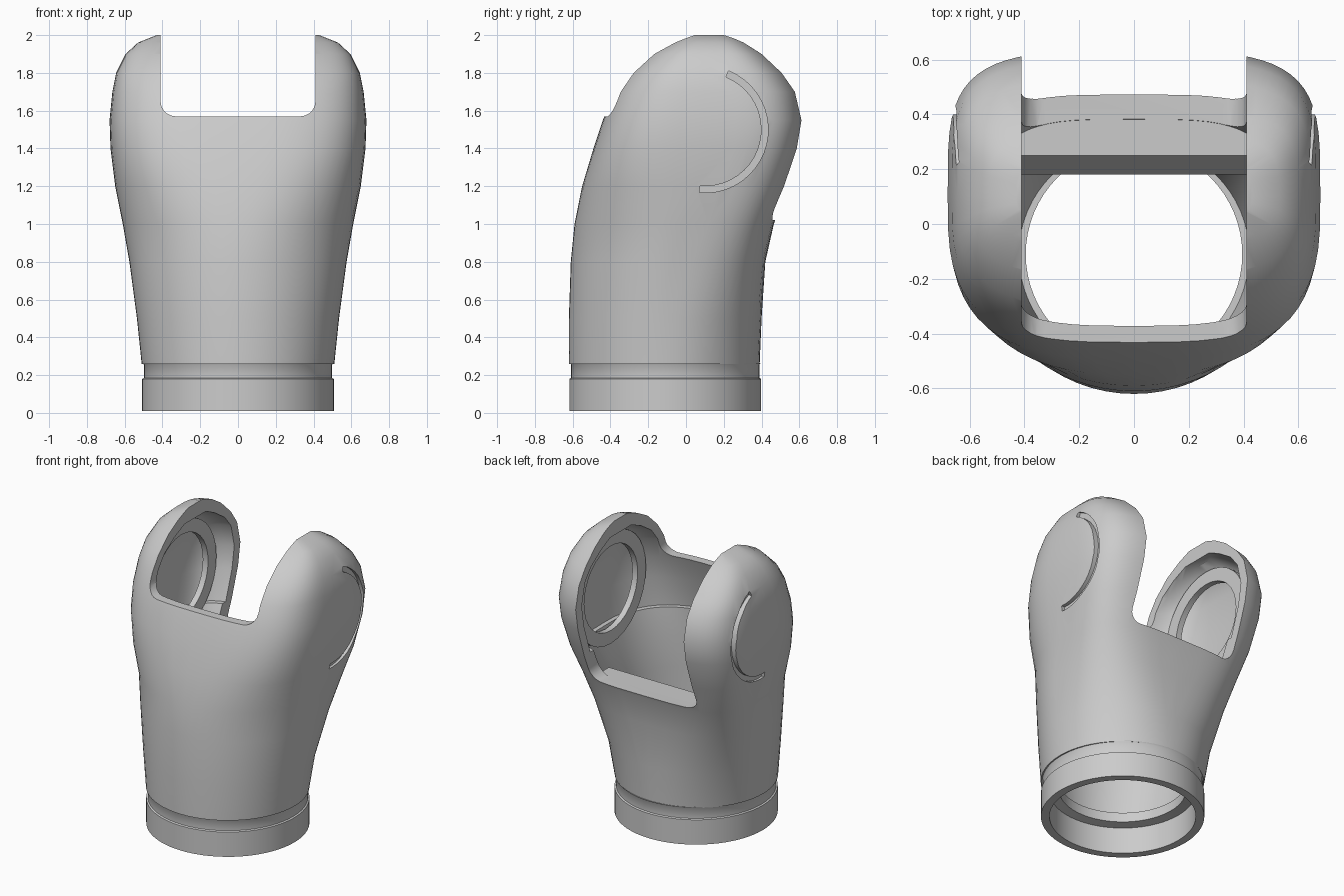
import bpy, bmesh, math
from mathutils import Vector

cube = bpy.data.objects.get("Cube")
if cube:
    bpy.data.objects.remove(cube)

grey = bpy.data.materials.new("plain grey")
grey.use_nodes = True
COLOUR = (0.6, 0.6, 0.6, 1)
grey.diffuse_color = COLOUR
grey.node_tree.nodes["Principled BSDF"].inputs["Base Color"].default_value = COLOUR

SLOT = 0.41      # half width of the gap between the lobes
BACK_RIM = 1.02  # height of the gap at the back
UPPER_WALL = 0.06
LOWER_WALL = 0.09
SEAM = 1.2       # height where the wall gets thinner
RING_Y = -0.11
SIDES = 64


def make(name, bm):
    bmesh.ops.recalc_face_normals(bm, faces=bm.faces)
    mesh = bpy.data.meshes.new(name)
    bm.to_mesh(mesh)
    bm.free()
    mesh.materials.append(grey)
    obj = bpy.data.objects.new(name, mesh)
    bpy.context.collection.objects.link(obj)
    smooth_shade(obj)
    return obj


def smooth_shade(obj):
    bpy.ops.object.select_all(action='DESELECT')
    obj.select_set(True)
    bpy.context.view_layer.objects.active = obj
    bpy.ops.object.shade_smooth_by_angle(angle=math.radians(35))


def loft(name, loops, caps=True, closed=False):
    """Skin a list of point loops."""
    bm = bmesh.new()
    rows = [[bm.verts.new(p) for p in loop] for loop in loops]
    pairs = list(zip(rows, rows[1:])) + ([(rows[-1], rows[0])] if closed else [])
    for a, b in pairs:
        for i in range(len(a)):
            j = (i + 1) % len(a)
            bm.faces.new((a[i], a[j], b[j], b[i]))
    if caps:
        bm.faces.new(rows[0])
        bm.faces.new(rows[-1])
    return make(name, bm)


def prism(name, outline, x0, x1):
    """Extrude a (y, z) outline along x."""
    return loft(name, [[(x, y, z) for y, z in outline] for x in (x0, x1)])


def gap_box(name, lo, hi):
    """Box whose long edges along y are rounded."""
    bm = bmesh.new()
    bmesh.ops.create_cube(bm, size=1)
    lo, hi = Vector(lo), Vector(hi)
    for v in bm.verts:
        v.co = (lo + hi) / 2 + v.co * (hi - lo)
    edges = [e for e in bm.edges
             if abs(e.verts[0].co.y - e.verts[1].co.y) > 0.1]
    bmesh.ops.bevel(bm, geom=edges, offset=0.08, segments=5,
                    profile=0.5, affect='EDGES')
    return make(name, bm)


def cut(target, cutter):
    mod = target.modifiers.new("cut", 'BOOLEAN')
    mod.operation, mod.object, mod.solver = 'DIFFERENCE', cutter, 'EXACT'
    bpy.context.view_layer.objects.active = target
    bpy.ops.object.modifier_apply(modifier=mod.name)
    bpy.data.objects.remove(cutter)


def ease(z, start, end):
    t = min(max((z - start) / (end - start), 0), 1)
    return t * t * (3 - 2 * t)


# Height, half width, front edge and back edge of the shell
SECTIONS = [
    (.26, .51, -.62, .39), (.5, .535, -.62, .4), (.8, .575, -.61, .42),
    (1, .61, -.59, .465), (SEAM, .65, -.55, .54), (1.4, .675, -.49, .605),
    (1.55, .68, -.44, .63), (1.7, .665, -.38, .595), (1.8, .645, -.31, .525),
    (1.9, .595, -.2, .42), (1.96, .53, -.09, .33), (2, .43, 0, .255)]


def section(z, half, front, back, inset=0):
    """Rounded cross-section, squarer towards the top and the back."""
    centre = RING_Y + 0.21 * ease(z, 0.6, 1.5)
    front_power = 2 / (2 + 1.2 * ease(z, 0.9, 1.5))
    back_power = 2 / (2 + 2 * ease(z, 0.3, 1.2))
    half, front, back = half - inset, front + inset, back - inset
    height = z - inset * ease(z, 1.7, 2)
    loop = []
    for i in range(SIDES):
        a = math.tau * i / SIDES
        c, s = math.cos(a), math.sin(a)
        reach = back - centre if s > 0 else centre - front
        power = back_power if s > 0 else front_power
        loop.append((math.copysign(abs(c) ** power, c) * half,
                     centre + math.copysign(abs(s) ** power, s) * reach, height))
    return loop


# Hollow shell with two lobes, its wall stepped at the seam
shell = loft("shell", [section(*row) for row in SECTIONS])
inner = [section(*row, inset=LOWER_WALL) for row in SECTIONS if row[0] <= SEAM]
inner += [section(*row, inset=UPPER_WALL) for row in SECTIONS[:-1] if row[0] >= SEAM]
below = [(x, y, 0.1) for x, y, z in inner[0]]
cut(shell, loft("cavity", [below] + inner))

# Gap between the lobes, lower at the back
cut(shell, gap_box("front_gap", (-SLOT, -1, 1.57), (SLOT, 0.1, 3)))
cut(shell, gap_box("back_gap", (-SLOT, 0, BACK_RIM), (SLOT, 1, 3)))


# Curved grooves behind the side panels
def arc(radius, start=-95, end=68, steps=20):
    return [(0.1 + radius * math.cos(a), 1.5 + radius * math.sin(a))
            for a in (math.radians(start + (end - start) * i / steps)
                      for i in range(steps + 1))]


for side in (-1, 1):
    groove = arc(0.335) + arc(0.3)[::-1]
    cut(shell, prism("groove", groove, side * 0.625, side))
smooth_shade(shell)

# Ledge across the back of the gap
ledge = [(.4, -.002), (.25, -.002), (.18, -.09), (.24, -.14), (.36, -.14)]
prism("back_ledge", [(y, BACK_RIM + z) for y, z in ledge], -SLOT, SLOT)


# Perforated plate inside each lobe
def circle(x, radius):
    return [(x, 0.1 + radius * math.cos(math.tau * i / 32),
             1.48 + radius * math.sin(math.tau * i / 32)) for i in range(32)]


for side, label in ((1, "left"), (-1, "right")):
    near, far = side * 0.5, side * 0.54
    loft(label + "_lobe_plate",
         [circle(near, 0.38), circle(far, 0.38), circle(far, 0.29), circle(near, 0.29)],
         caps=False, closed=True)

# Cuff at the bottom with a recessed neck and an inner flange
CUFF = [(.508, .01), (.508, .18), (.498, .185), (.498, .255), (.505, .265),
        (.395, .265), (.395, .2), (.455, .19), (.455, .01)]
loft("cuff", [[(r * math.cos(math.tau * i / SIDES),
                RING_Y + r * math.sin(math.tau * i / SIDES), z)
               for i in range(SIDES)] for r, z in CUFF], caps=False, closed=True)
